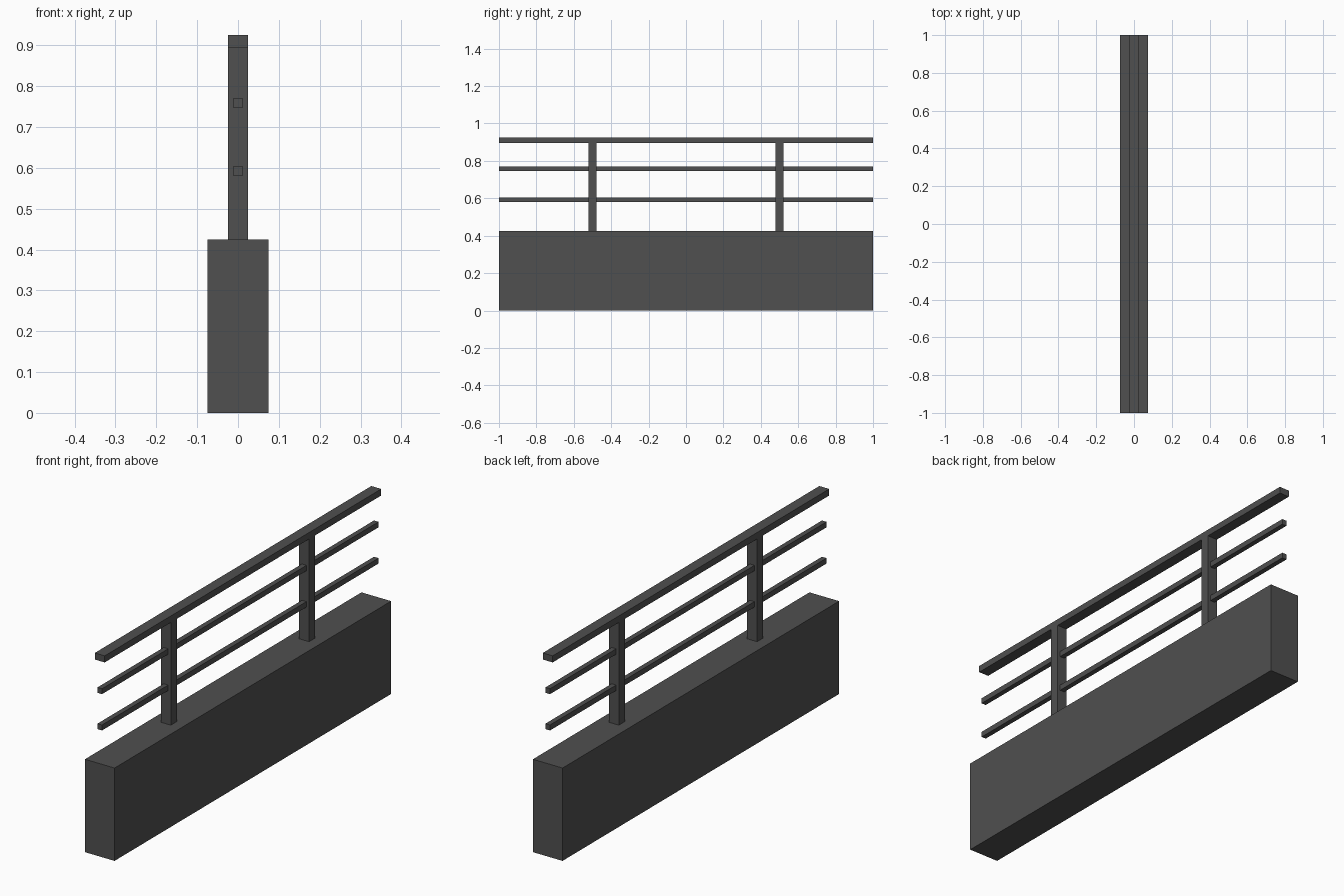
import bpy

if "Cube" in bpy.data.objects:
    bpy.data.objects.remove(bpy.data.objects["Cube"])

mat = bpy.data.materials.new("dark_grey")
mat.diffuse_color = (0.08, 0.08, 0.08, 1)
mat.use_nodes = True
mat.node_tree.nodes["Principled BSDF"].inputs["Base Color"].default_value = mat.diffuse_color


def box(name, size, y, z0):
    """Box centred on x = 0, with its underside at z0."""
    bpy.ops.mesh.primitive_cube_add(size=1, location=(0, y, z0 + size[2] / 2))
    ob = bpy.context.object
    ob.name = name
    ob.scale = size
    bpy.ops.object.transform_apply(location=False, rotation=False, scale=True)
    ob.data.materials.append(mat)
    return ob


# Solid parapet wall
box("base_wall", (0.15, 2, 0.425), 0, 0)

# Posts between wall and handrail
for label, y in (("front", -0.5), ("back", 0.5)):
    box(label + "_post", (0.05, 0.043, 0.47), y, 0.425)

# Handrail and two thin rails
box("handrail", (0.05, 2, 0.03), 0, 0.895)
for label, z in (("lower", 0.58), ("upper", 0.746)):
    box(label + "_rail", (0.023, 2, 0.025), 0, z)
